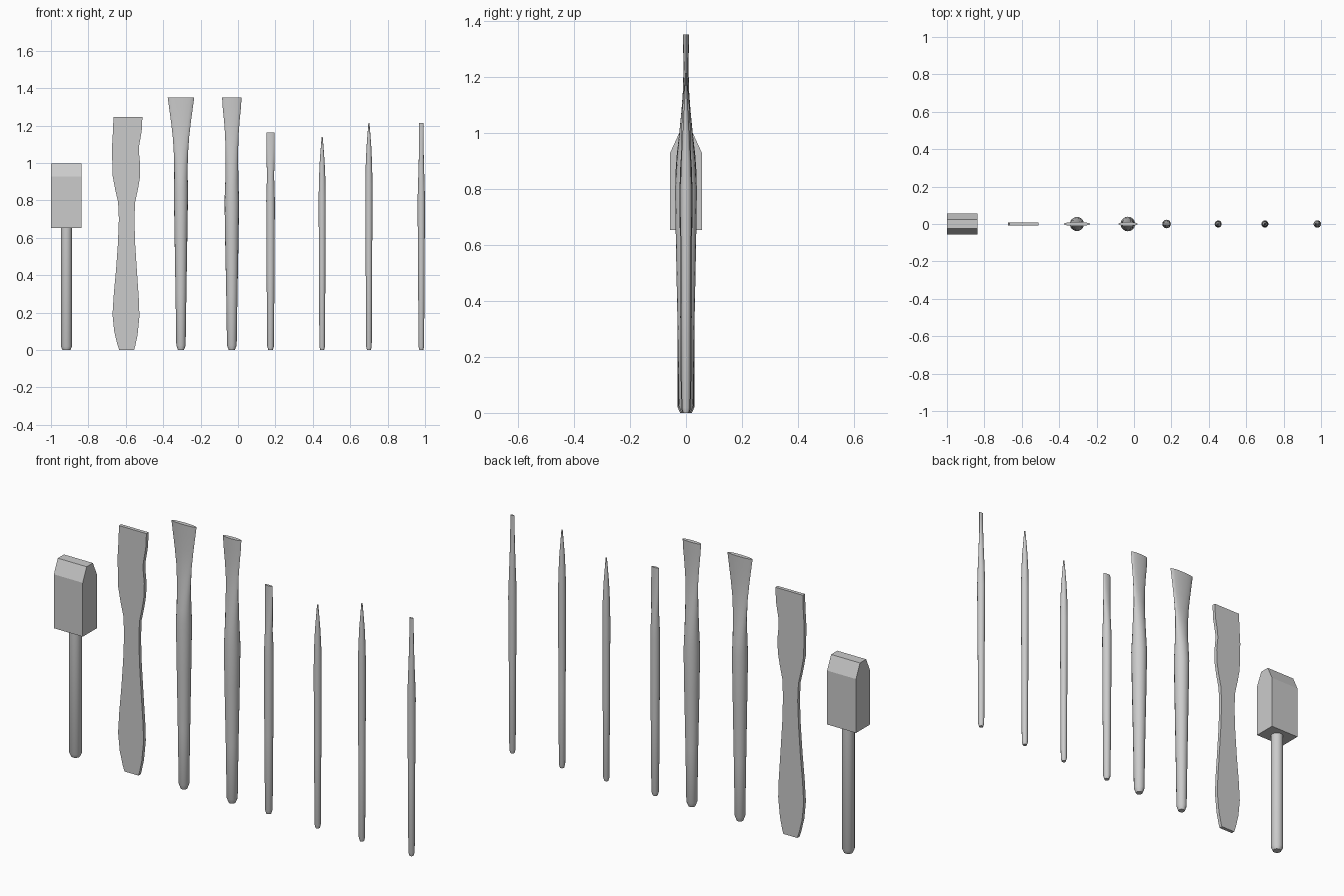
import bpy, bmesh, math

def finish(name, bm, smooth=True):
    bmesh.ops.recalc_face_normals(bm, faces=bm.faces)
    me = bpy.data.meshes.new(name)
    bm.to_mesh(me)
    bm.free()
    ob = bpy.data.objects.new(name, me)
    bpy.context.collection.objects.link(ob)
    if smooth:
        bpy.ops.object.select_all(action='DESELECT')
        ob.select_set(True)
        bpy.context.view_layer.objects.active = ob
        bpy.ops.object.shade_smooth_by_angle(angle=math.radians(35))
    return ob

def loft(name, cx, sections, n=16):
    """Elliptical loft: sections are (z, half width x, half depth y)."""
    bm = bmesh.new()
    rings = [[bm.verts.new((cx + rx * math.cos(2 * math.pi * i / n),
                            ry * math.sin(2 * math.pi * i / n), z)) for i in range(n)]
             for z, rx, ry in sections]
    for a, b in zip(rings, rings[1:]):
        for i in range(n):
            j = (i + 1) % n
            bm.faces.new((a[i], a[j], b[j], b[i]))
    bm.faces.new(rings[0][::-1])
    bm.faces.new(rings[-1])
    return finish(name, bm)

def prism(name, points, offset):
    """Extrude a closed outline along an offset vector."""
    bm = bmesh.new()
    f = bm.faces.new([bm.verts.new(p) for p in points])
    r = bmesh.ops.extrude_face_region(bm, geom=[f])
    bmesh.ops.translate(bm, vec=offset,
                        verts=[v for v in r['geom'] if isinstance(v, bmesh.types.BMVert)])
    return finish(name, bm, False)

# Mallet: block with chamfered top, round handle
half = [(0.057, 0.652), (0.057, 0.927), (0.025, 0.997)]
outline = half + [(-y, z) for y, z in reversed(half)]
prism("mallet_head", [(-1.0, y, z) for y, z in outline], (0.163, 0, 0))
loft("mallet_handle", -0.917, [(0, .021, .021), (.02, .03, .03), (.655, .03, .03)])

# Flat spatula
left = [(-.635, 0), (-.645, .03), (-.662, .1), (-.671, .19), (-.664, .3), (-.652, .43),
        (-.642, .57), (-.637, .7), (-.641, .79), (-.657, .86), (-.67, .93),
        (-.672, 1.0), (-.674, 1.08), (-.668, 1.18), (-.666, 1.247)]
right = [(-.511, 1.247), (-.515, 1.17), (-.529, 1.09), (-.53, 1.06), (-.523, .99), (-.525, .92),
         (-.535, .86), (-.55, .79), (-.554, .7), (-.55, .57), (-.539, .4), (-.53, .27),
         (-.527, .18), (-.537, .08), (-.55, .02), (-.556, 0)]
prism("spatula", [(x, -.009, z) for x, z in left + right], (0, .018, 0))

# Wide flared chisels
loft("wide_chisel", -.305, [
    (0, .016, .016), (.025, .025, .025), (.3, .029, .029), (.6, .034, .034), (.85, .038, .038),
    (.92, .036, .033), (.99, .036, .025), (1.07, .039, .017), (1.14, .044, .011),
    (1.22, .053, .009), (1.3, .064, .01), (1.35, .071, .011)])
loft("medium_chisel", -.033, [
    (0, .016, .016), (.025, .026, .026), (.3, .03, .03), (.6, .036, .036), (.8, .039, .039),
    (.9, .035, .033), (.99, .034, .025), (1.08, .034, .016), (1.15, .036, .011),
    (1.23, .042, .009), (1.3, .049, .01), (1.35, .052, .011)])

# Small flat chisel
loft("small_chisel", .174, [
    (0, .012, .012), (.02, .018, .018), (.4, .021, .021), (.8, .023, .023), (.87, .021, .021),
    (.93, .019, .017), (1.0, .021, .012), (1.08, .022, .008), (1.15, .022, .006),
    (1.163, .021, .006)])

# Pointed picks
for name, cx, h in (("short_pick", .45, 1.138), ("long_pick", .70, 1.213)):
    loft(name, cx, [(z, r, r) for z, r in (
        (0, .010), (.018, .015), (.4, .017), (h - .33, .019), (h - .22, .017),
        (h - .13, .013), (h - .05, .007), (h, .003))])

# Narrow flat chisel
loft("narrow_chisel", .98, [
    (0, .010, .010), (.018, .015, .015), (.4, .017, .017), (.8, .020, .020), (.9, .017, .017),
    (1.0, .014, .012), (1.1, .012, .007), (1.18, .012, .004), (1.213, .012, .004)])
